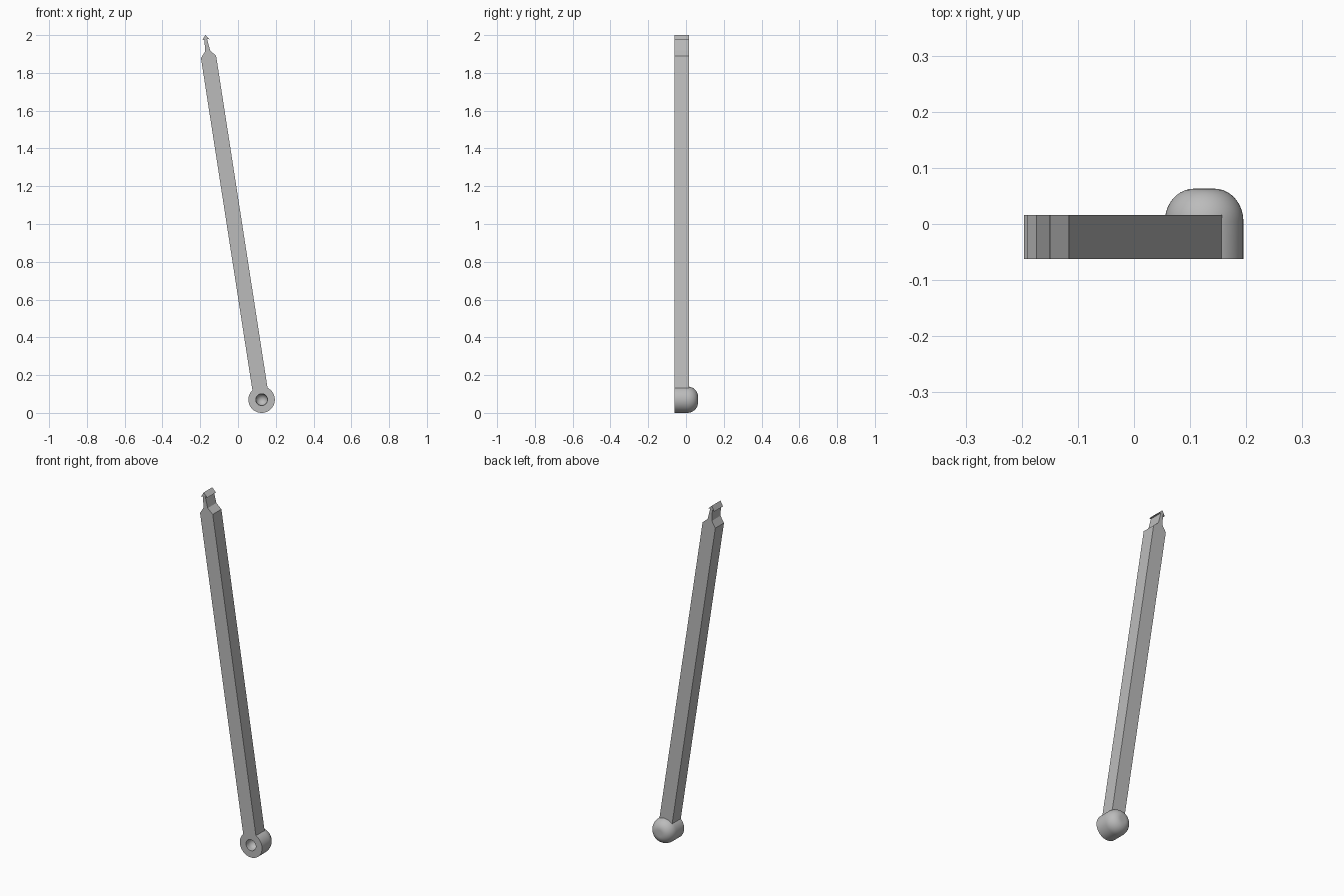
import bpy, bmesh, math
from mathutils import Vector

cube = bpy.data.objects.get("Cube")
if cube:
    bpy.data.objects.remove(cube, do_unlink=True)

grey = bpy.data.materials.new("light grey")
grey.use_nodes = True
colour = (0.5, 0.5, 0.5, 1)
grey.diffuse_color = colour
grey.node_tree.nodes["Principled BSDF"].inputs["Base Color"].default_value = colour

FRONT, BACK, BAR_BACK = -0.062, 0.063, 0.016
HUB = Vector((0.125, 0, 0.07))
RADIUS = 0.07
ALONG = Vector((-0.153, 0, 0.988)).normalized()
ACROSS = Vector((ALONG.z, 0, -ALONG.x))


def finish(bm, name):
    bmesh.ops.remove_doubles(bm, verts=bm.verts, dist=1e-5)
    bmesh.ops.recalc_face_normals(bm, faces=bm.faces)
    mesh = bpy.data.meshes.new(name)
    bm.to_mesh(mesh)
    bm.free()
    mesh.materials.append(grey)
    obj = bpy.data.objects.new(name, mesh)
    bpy.context.collection.objects.link(obj)
    return obj


# Pointer: mirrored arrow outline (half width, distance from hub), extruded
half = [(0.0405, 0.055), (0.0405, 1.836), (0.0135, 1.868),
        (0.007, 1.932), (0.02, 1.927)]
outline = half + [(0, 1.953)] + [(-w, d) for w, d in reversed(half)]
bm = bmesh.new()
verts = [bm.verts.new(HUB + ACROSS * w + ALONG * d + Vector((0, FRONT, 0)))
         for w, d in outline]
face = bm.faces.new(verts)
top = bmesh.ops.extrude_face_region(bm, geom=[face])["geom"]
bmesh.ops.translate(bm, vec=(0, BAR_BACK - FRONT, 0),
                    verts=[v for v in top if isinstance(v, bmesh.types.BMVert)])
finish(bm, "pointer")


def arc(r0, y0, dr, dy, steps):
    """Quarter ellipse in (radius, y), from the rim inwards and back."""
    angles = [i * math.pi / 2 / steps for i in range(steps + 1)]
    return [(r0 + dr * math.cos(a), y0 + dy * math.sin(a)) for a in angles]


# Hub: lathed knob with a domed back and a round socket in the front
socket = arc(0, FRONT + 0.02, 0.031, 0.031, 8)
dome = arc(0.018, 0.005, RADIUS - 0.018, BACK - 0.005, 10)
profile = socket[::-1] + [(0.031, FRONT), (RADIUS, FRONT)] + dome + [(0, BACK)]
bm = bmesh.new()
verts = [bm.verts.new(HUB + Vector((r, y, 0))) for r, y in profile]
edges = [bm.edges.new(pair) for pair in zip(verts, verts[1:])]
bmesh.ops.spin(bm, geom=verts + edges, cent=HUB, axis=(0, 1, 0),
               angle=math.tau, steps=48)
hub = finish(bm, "pivot_hub")
bpy.ops.object.select_all(action='DESELECT')
hub.select_set(True)
bpy.context.view_layer.objects.active = hub
bpy.ops.object.shade_smooth_by_angle(angle=math.radians(35))
